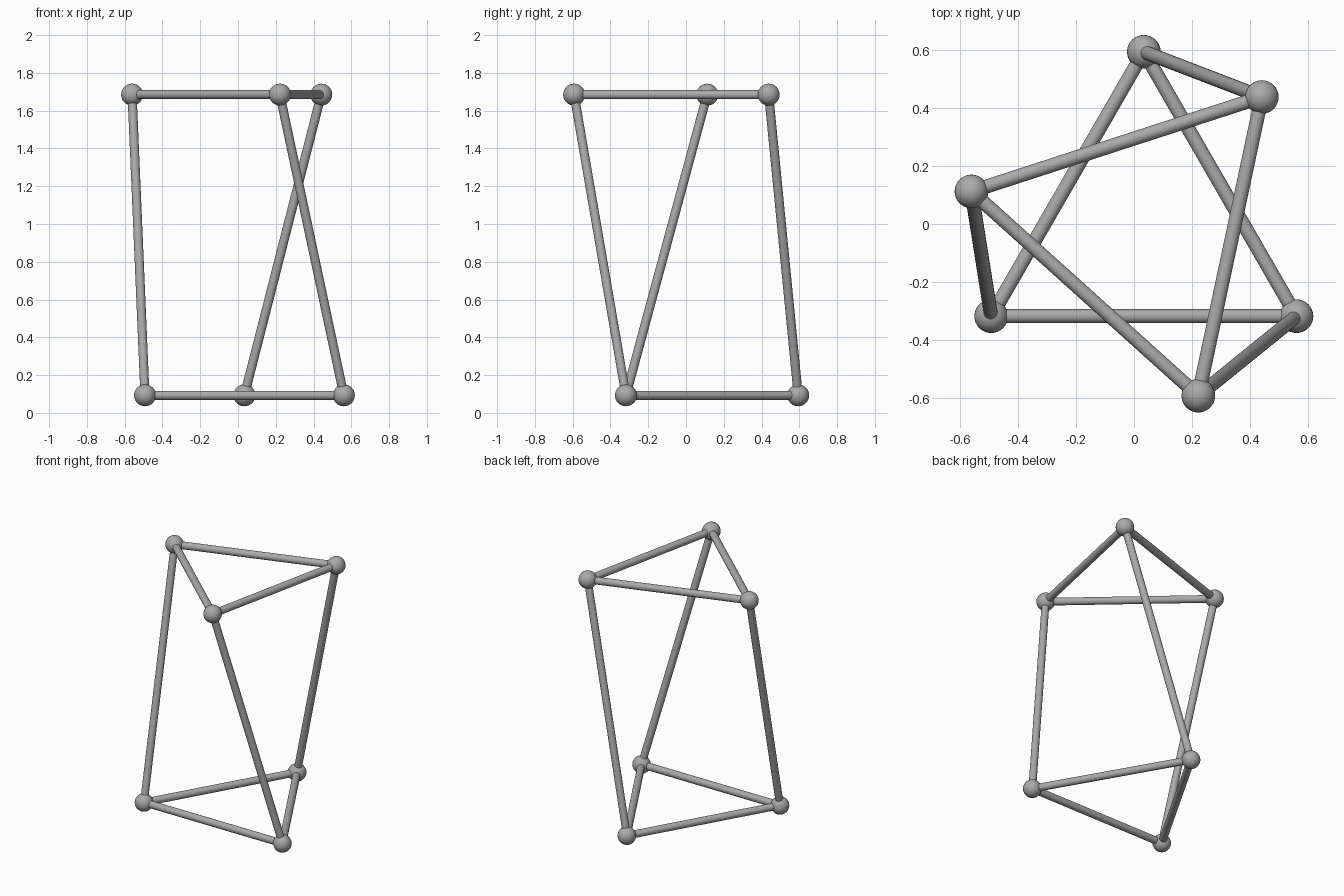
import bpy
import math
from mathutils import Vector

cube = bpy.data.objects.get("Cube")
if cube:
    bpy.data.objects.remove(cube, do_unlink=True)

CENTRE = Vector((0.034, -0.014, 0))
RING = 0.608
BALL_R, ROD_R = 0.058, 0.024
LOW, HIGH = 0.093, 1.685
TWIST = -42

grey = bpy.data.materials.new("plain grey")
grey.use_nodes = True
colour = (0.4, 0.4, 0.4, 1)
grey.diffuse_color = colour
grey.node_tree.nodes["Principled BSDF"].inputs["Base Color"].default_value = colour


def finish(name):
    obj = bpy.context.object
    obj.name = name
    obj.data.materials.append(grey)
    bpy.ops.object.shade_smooth_by_angle(angle=math.radians(40))


def ball(name, p):
    bpy.ops.mesh.primitive_uv_sphere_add(segments=32, ring_count=16, radius=BALL_R, location=p)
    finish(name)


def rod(name, a, b):
    d = b - a
    bpy.ops.mesh.primitive_cylinder_add(vertices=32, radius=ROD_R, depth=d.length,
                                        location=(a + b) / 2,
                                        rotation=d.to_track_quat('Z', 'Y').to_euler())
    finish(name)


def triangle(z, turn):
    angles = [math.radians(90 + turn + 120 * i) for i in range(3)]
    return [CENTRE + Vector((RING * math.cos(a), RING * math.sin(a), z)) for a in angles]


# Two triangles, the upper one twisted, joined by slanted struts
bottom = triangle(LOW, 0)
top = triangle(HIGH, TWIST)
for i in range(3):
    j = (i + 1) % 3
    for level, pts in (("bottom", bottom), ("top", top)):
        ball(f"{level}_joint_{i + 1}", pts[i])
        rod(f"{level}_rod_{i + 1}", pts[i], pts[j])
    rod(f"slanted_strut_{i + 1}", bottom[i], top[i])
